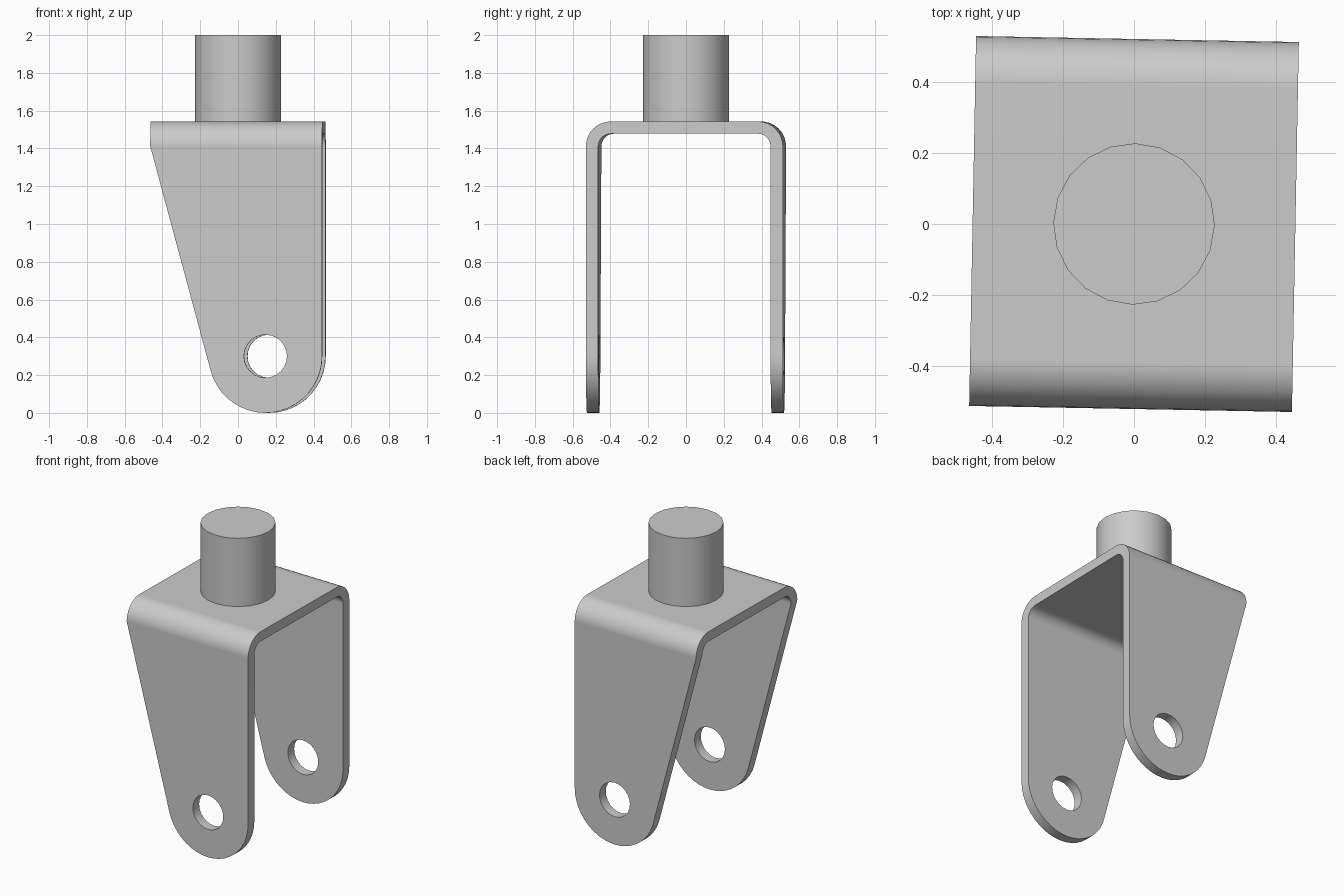
import bpy, bmesh
from math import sin, cos, pi, radians, atan2, acos, hypot
from mathutils import Vector

if "Cube" in bpy.data.objects:
    bpy.data.objects.remove(bpy.data.objects["Cube"])

HALF_W, HALF_D, TOP = 0.455, 0.5215, 1.543   # bracket half width, half depth, top height
THICK, BEND = 0.065, 0.132                   # sheet thickness, outer bend radius
EYE_X, EYE_Z, EYE_R, HOLE_R = 0.155, 0.3, 0.3, 0.114
STEM_R, STEM_TOP = 0.2275, 2.0
YAW = radians(-1.07)

steel = bpy.data.materials.new("grey steel")
steel.use_nodes = True
steel.diffuse_color = (0.6, 0.6, 0.6, 1)
steel.node_tree.nodes["Principled BSDF"].inputs["Base Color"].default_value = (0.6, 0.6, 0.6, 1)


def arc(cx, cz, r, start, end, steps):
    return [(cx + r * cos(start + (end - start) * i / steps),
             cz + r * sin(start + (end - start) * i / steps)) for i in range(steps + 1)]


def prism(name, points, place, direction):
    """Extrude a flat outline along a direction."""
    bm = bmesh.new()
    face = bm.faces.new([bm.verts.new(place(a, b)) for a, b in points])
    grown = bmesh.ops.extrude_face_region(bm, geom=[face])
    verts = [v for v in grown["geom"] if isinstance(v, bmesh.types.BMVert)]
    bmesh.ops.translate(bm, verts=verts, vec=Vector(direction))
    bmesh.ops.recalc_face_normals(bm, faces=bm.faces)
    mesh = bpy.data.meshes.new(name)
    bm.to_mesh(mesh)
    bm.free()
    mesh.materials.append(steel)
    obj = bpy.data.objects.new(name, mesh)
    bpy.context.collection.objects.link(obj)
    return obj


def activate(obj):
    bpy.ops.object.select_all(action="DESELECT")
    obj.select_set(True)
    bpy.context.view_layer.objects.active = obj


def carve(target, cutter, operation):
    """Apply a boolean and discard the cutter."""
    activate(target)
    mod = target.modifiers.new("carve", "BOOLEAN")
    mod.object, mod.operation, mod.solver = cutter, operation, "EXACT"
    bpy.ops.object.modifier_apply(modifier=mod.name)
    bpy.data.objects.remove(cutter)


# Bent sheet: U-shaped section in the depth direction
cy, cz = HALF_D - BEND, TOP - BEND


def bent_line(radius, side):
    right = [(side, -0.2)] + arc(cy, cz, radius, 0, pi / 2, 8)
    return right + [(-y, z) for y, z in reversed(right)]


section = bent_line(BEND, HALF_D) + bent_line(BEND - THICK, HALF_D - THICK)[::-1]
bracket = prism("fork_bracket", section, lambda y, z: (-0.6, y, z), (1.2, 0, 0))

# Side outline: straight edge, rounded eye, tangent slanted edge
dx, dz = -HALF_W - EYE_X, cz - EYE_Z
tangent = atan2(dz, dx) + acos(EYE_R / hypot(dx, dz))
outline = [(-HALF_W, TOP + 0.2), (HALF_W, TOP + 0.2)]
outline += arc(EYE_X, EYE_Z, EYE_R, 0, tangent - 2 * pi, 20)
outline += [(-HALF_W, cz)]
side = prism("side_cutter", outline, lambda x, z: (x, -1, z), (0, 2, 0))
carve(bracket, side, "INTERSECT")

# Axle holes through both legs
hole = prism("hole_cutter", arc(EYE_X, EYE_Z, HOLE_R, 0, 2 * pi, 24)[:-1],
             lambda x, z: (x, -1, z), (0, 2, 0))
carve(bracket, hole, "DIFFERENCE")

# Stem on top
stem = prism("stem", arc(0, 0, STEM_R, 0, 2 * pi, 20)[:-1],
             lambda x, y: (x, y, TOP - 0.01), (0, 0, STEM_TOP - TOP + 0.01))

for obj in (bracket, stem):
    obj.rotation_euler.z = YAW
    activate(obj)
    bpy.ops.object.shade_smooth_by_angle(angle=radians(30))
    weighted = obj.modifiers.new("flat_sides", "WEIGHTED_NORMAL")
    weighted.keep_sharp = True
